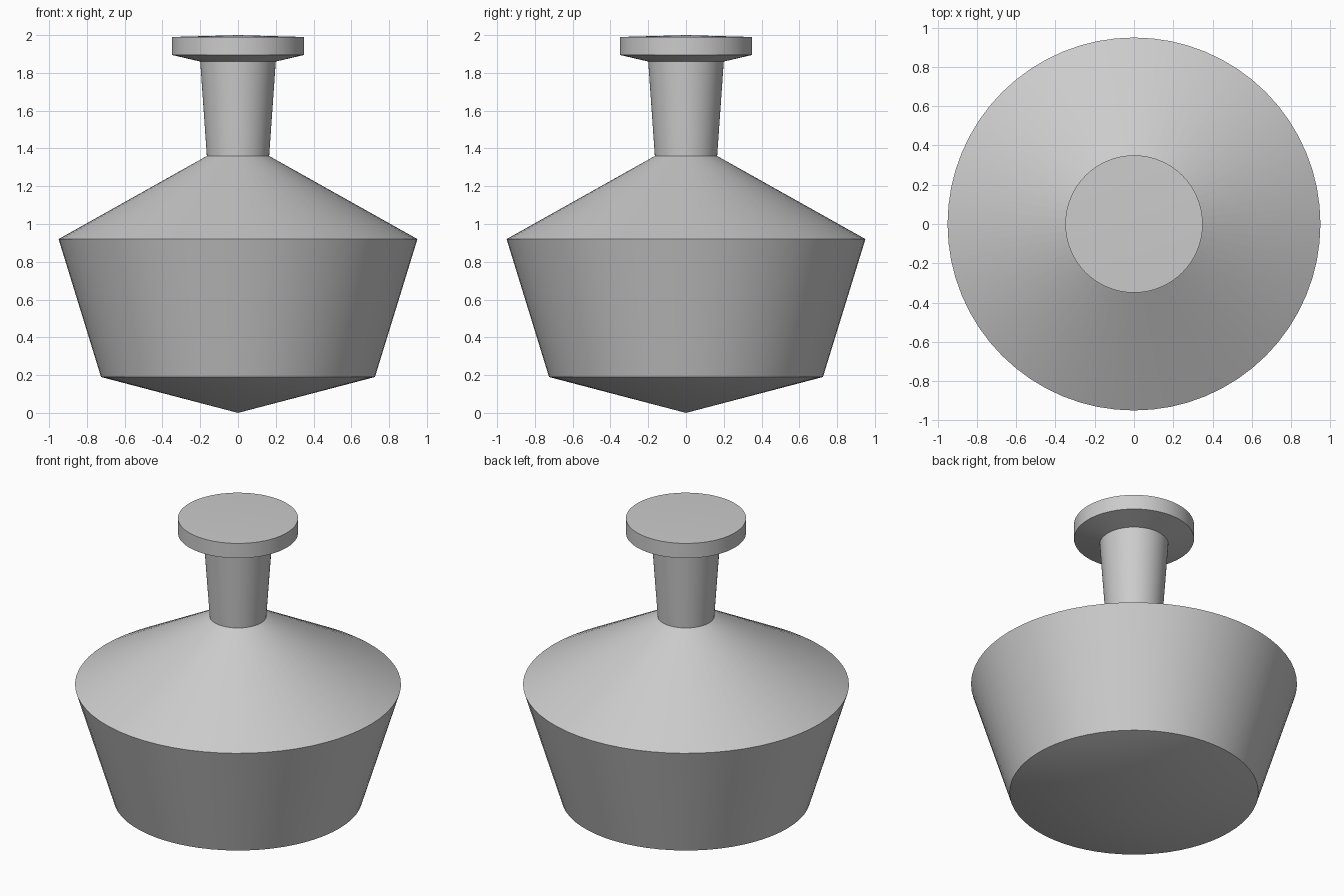
import bpy, math

cube = bpy.data.objects.get("Cube")
if cube:
    bpy.data.objects.remove(cube, do_unlink=True)

SIDES = 64

grey = bpy.data.materials.new("plain grey")
grey.use_nodes = True
colour = (0.6, 0.6, 0.6, 1)
grey.diffuse_color = colour
grey.node_tree.nodes["Principled BSDF"].inputs["Base Color"].default_value = colour


def lathe(name, profile):
    """Turn (radius, height) points, listed bottom to top, about z."""
    verts, rings, faces = [], [], []
    for r, z in profile:
        count = SIDES if r > 0 else 1
        start = len(verts)
        for i in range(count):
            a = math.tau * i / SIDES
            verts.append((r * math.cos(a), r * math.sin(a), z))
        rings.append([start + i % count for i in range(SIDES)])
    for low, high in zip(rings, rings[1:]):
        for i in range(SIDES):
            j = (i + 1) % SIDES
            corners = (low[i], low[j], high[j], high[i])
            faces.append(tuple(dict.fromkeys(corners)))
    mesh = bpy.data.meshes.new(name)
    mesh.from_pydata(verts, [], faces)
    mesh.materials.append(grey)
    obj = bpy.data.objects.new(name, mesh)
    bpy.context.collection.objects.link(obj)
    bpy.ops.object.select_all(action='DESELECT')
    obj.select_set(True)
    bpy.context.view_layer.objects.active = obj
    bpy.ops.object.shade_smooth_by_angle(angle=math.radians(30))
    return obj


# One closed turned shell: pointed base, body, shoulder, neck and cap
lathe("flask", [
    (0, 0), (0.725, 0.19),          # pointed base
    (0.95, 0.92),                   # flared body
    (0.165, 1.36),                  # sloping shoulder
    (0.2, 1.86),                    # neck
    (0.35, 1.895), (0.35, 1.99),    # cap underside and rim
    (0, 2.0),                       # shallow cap top
])
